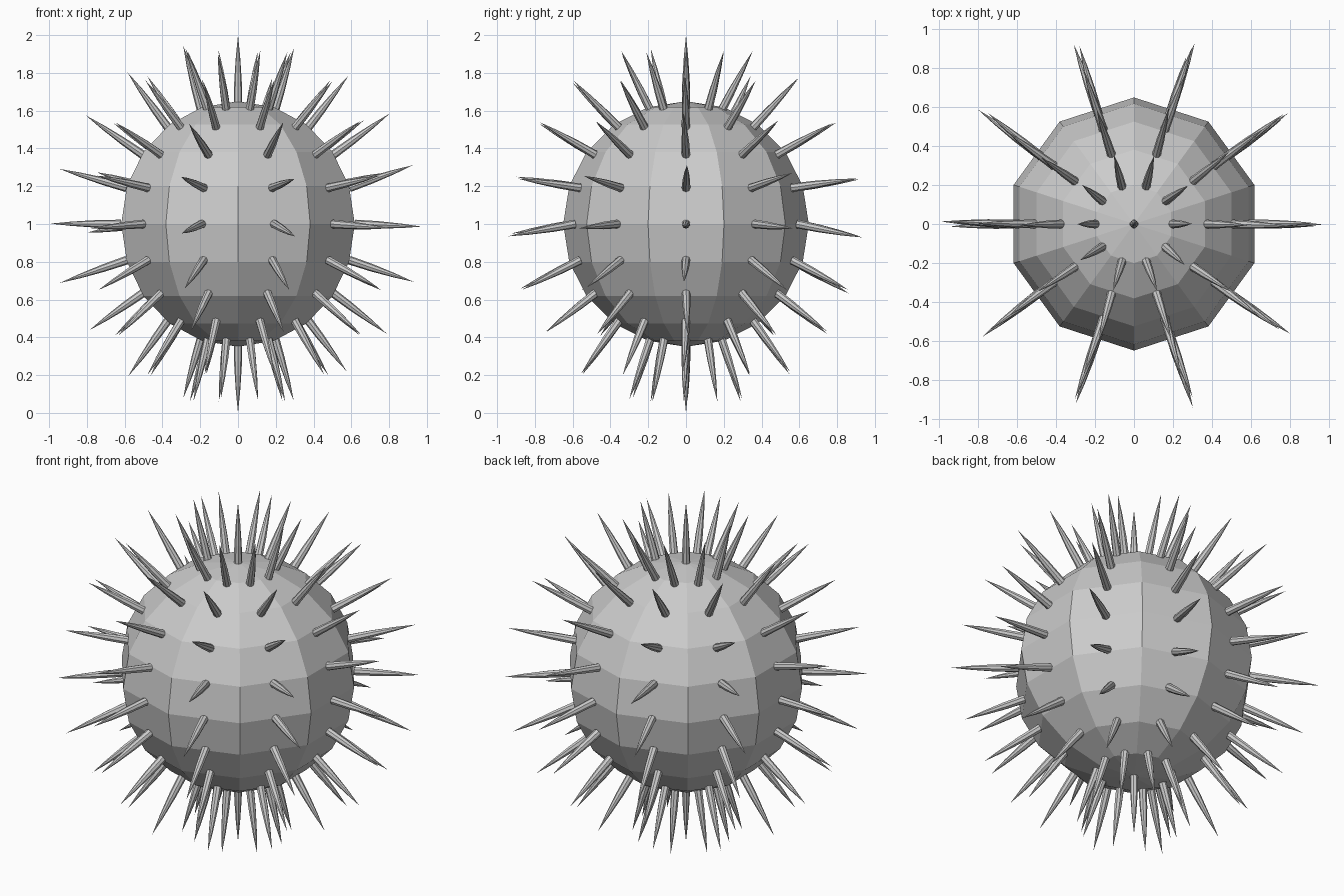
import bpy, bmesh, random
from math import sin, cos, radians, pi
from mathutils import Vector, Matrix

if "Cube" in bpy.data.objects:
    bpy.data.objects.remove(bpy.data.objects["Cube"])

random.seed(4)
CENTER = Vector((0, 0, 1))
R_BODY, R_TIP, SIDES = 0.65, 0.99, 8


def finish(bm, name):
    bmesh.ops.recalc_face_normals(bm, faces=bm.faces)
    mesh = bpy.data.meshes.new(name)
    bm.to_mesh(mesh)
    bm.free()
    obj = bpy.data.objects.new(name, mesh)
    bpy.context.collection.objects.link(obj)
    return obj


def direction(lat, az):
    return Vector((cos(lat) * cos(az), cos(lat) * sin(az), sin(lat)))


def add_spike(bm, base, tip):
    # slightly bulging needle: rings along the axis, closed by a point
    axis = tip - base
    rot = axis.to_track_quat('Z', 'Y').to_matrix()
    rings = []
    for t, r in ((0, 0.023), (0.35, 0.020), (0.7, 0.0115)):
        rings.append([bm.verts.new(base + axis * t + rot @ Vector(
            (r * cos(2 * pi * k / SIDES), r * sin(2 * pi * k / SIDES), 0)))
            for k in range(SIDES)])
    point = bm.verts.new(tip)
    bm.faces.new(rings[0][::-1])
    for k in range(SIDES):
        n = (k + 1) % SIDES
        for a, b in zip(rings, rings[1:]):
            bm.faces.new((a[k], a[n], b[n], b[k]))
        bm.faces.new((rings[-1][k], rings[-1][n], point))


# low-poly round body, flat shaded
bm = bmesh.new()
bmesh.ops.create_uvsphere(bm, u_segments=10, v_segments=10, radius=R_BODY,
                          matrix=Matrix.Translation(CENTER))
finish(bm, "body")

# one spike on every body corner, upper front/back ones drooping a little
bm = bmesh.new()
for row in range(-4, 5):
    for i in range(10):
        lat, az = radians(18 * row), radians(36 * i)
        droop = radians(3.5) * abs(sin(az)) if row >= -1 else 0
        base = CENTER + direction(lat, az) * (R_BODY - 0.03)
        tip = CENTER + direction(lat - droop, az) * (R_TIP - 0.01)
        tip += Vector([random.uniform(-0.015, 0.015) for _ in range(3)])
        add_spike(bm, base, tip)
for s in (-1, 1):
    add_spike(bm, CENTER + Vector((0, 0, s * (R_BODY - 0.03))),
              CENTER + Vector((0, 0, s)))
finish(bm, "spikes")
